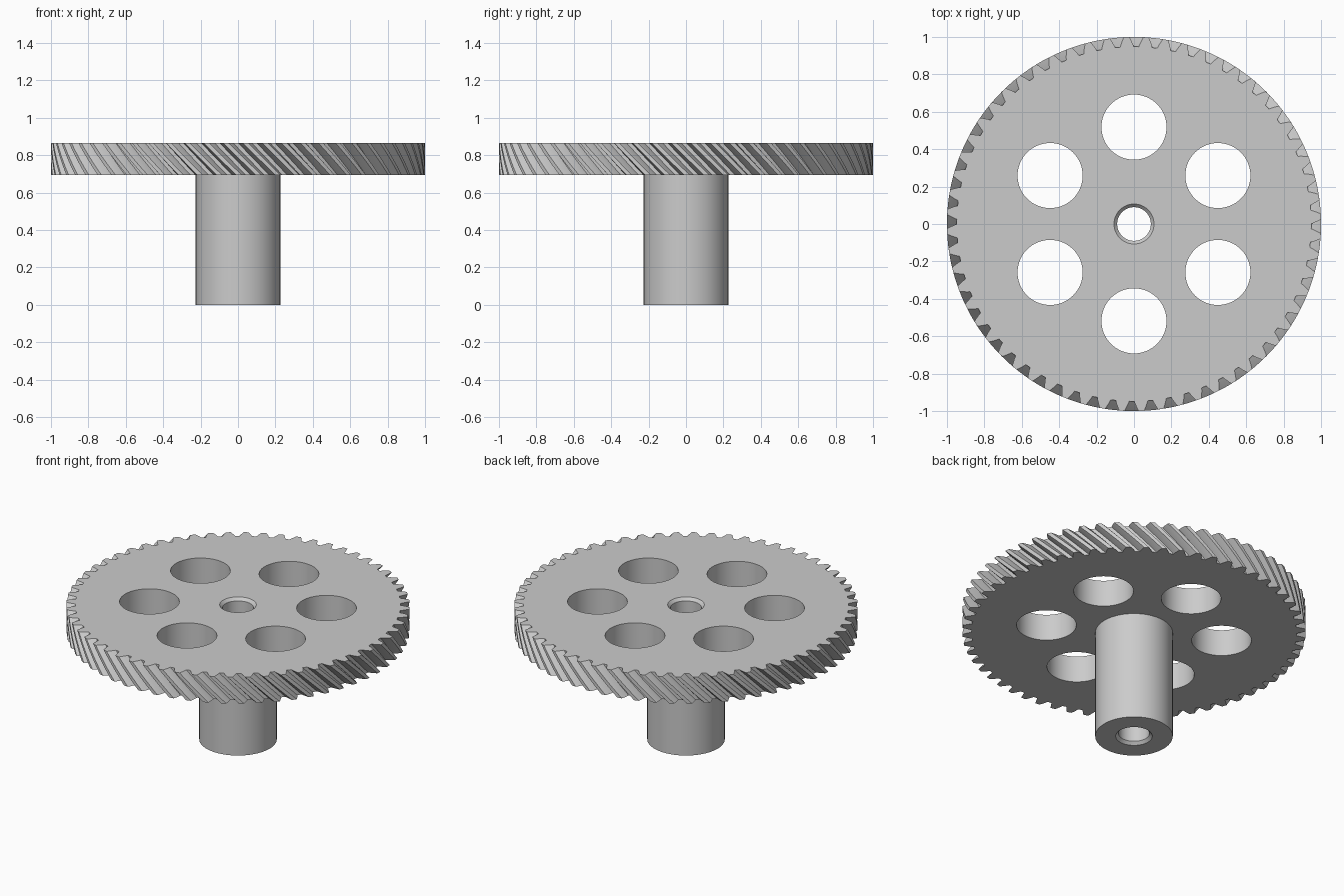
import bpy, bmesh
from math import sin, cos, pi, tau, radians

if "Cube" in bpy.data.objects:
    bpy.data.objects.remove(bpy.data.objects["Cube"], do_unlink=True)

TEETH = 60
TOP, UNDER = 0.865, 0.695      # wheel faces
PITCH_R = 0.977
BORE, BORE_EDGE, CHAMFER = 0.09, 0.107, 0.018
HUB_R = 0.226
LAYERS = 12

grey = bpy.data.materials.new("plain grey")
grey.use_nodes = True
grey.diffuse_color = (0.6, 0.6, 0.6, 1)
grey.node_tree.nodes["Principled BSDF"].inputs["Base Color"].default_value = (0.6, 0.6, 0.6, 1)


def ring(bm, points, z):
    """Closed loop of vertices."""
    return [bm.verts.new((x, y, z)) for x, y in points]


def circle(r, n, cx=0, cy=0):
    return [(cx + r * cos(tau * i / n), cy + r * sin(tau * i / n)) for i in range(n)]


def bridge(bm, a, b):
    """Quad strip between two loops of equal length."""
    n = len(a)
    for i in range(n):
        j = (i + 1) % n
        bm.faces.new((a[i], a[j], b[j], b[i]))


def cap(bm, loops):
    """Flat face with holes, bounded by the loops."""
    edges = [bm.edges.get((l[i - 1], l[i])) for l in loops for i in range(len(l))]
    bmesh.ops.triangle_fill(bm, use_beauty=True, edges=edges, normal=(0, 0, 1))


def finish(bm, name):
    bmesh.ops.recalc_face_normals(bm, faces=bm.faces[:])
    mesh = bpy.data.meshes.new(name)
    bm.to_mesh(mesh)
    bm.free()
    mesh.materials.append(grey)
    ob = bpy.data.objects.new(name, mesh)
    bpy.context.collection.objects.link(ob)
    bpy.ops.object.select_all(action='DESELECT')
    ob.select_set(True)
    bpy.context.view_layer.objects.active = ob
    bpy.ops.object.shade_smooth_by_angle(angle=radians(30))
    return ob


def gear_outline(turn):
    """Tooth profile: (radius, half angle) from root to tip and back."""
    flank = [(0.948, 0.038), (0.962, 0.033), (PITCH_R, 0.026), (0.989, 0.0205), (1.0, 0.0145)]
    side = [(r, -a) for r, a in flank] + [(r, a) for r, a in reversed(flank)]
    pts = []
    for t in range(TEETH):
        centre = tau * (t + 0.5) / TEETH - 0.013 + turn
        pts += [(r * cos(centre + a), r * sin(centre + a)) for r, a in side]
    return pts


# Toothed wheel: twisted rim, six round holes and a chamfered bore
bm = bmesh.new()
height = TOP - UNDER
rim = []
for k in range(LAYERS + 1):
    drop = height * k / LAYERS
    rim.append(ring(bm, gear_outline(drop / PITCH_R), TOP - drop))
for a, b in zip(rim, rim[1:]):
    bridge(bm, a, b)
upper, lower = [rim[0]], [rim[-1]]
for k in range(6):
    a = pi / 2 + k * pi / 3
    pts = circle(0.174, 64, 0.518 * cos(a), 0.518 * sin(a))
    t, b = ring(bm, pts, TOP), ring(bm, pts, UNDER)
    bridge(bm, t, b)
    upper.append(t)
    lower.append(b)
bore = [ring(bm, circle(r, 64), z) for r, z in
        ((BORE_EDGE, TOP), (BORE, TOP - CHAMFER), (BORE, UNDER))]
for a, b in zip(bore, bore[1:]):
    bridge(bm, a, b)
cap(bm, upper + [bore[0]])
cap(bm, lower + [bore[-1]])
finish(bm, "toothed_wheel")

# Hub sleeve: hollow shaft below the wheel, chamfered at its lower bore
bm = bmesh.new()
profile = [(HUB_R, UNDER), (HUB_R, 0), (BORE_EDGE, 0), (BORE, CHAMFER), (BORE, UNDER)]
loops = [ring(bm, circle(r, 64), z) for r, z in profile]
for i in range(len(loops)):
    bridge(bm, loops[i - 1], loops[i])
finish(bm, "hub_sleeve")
